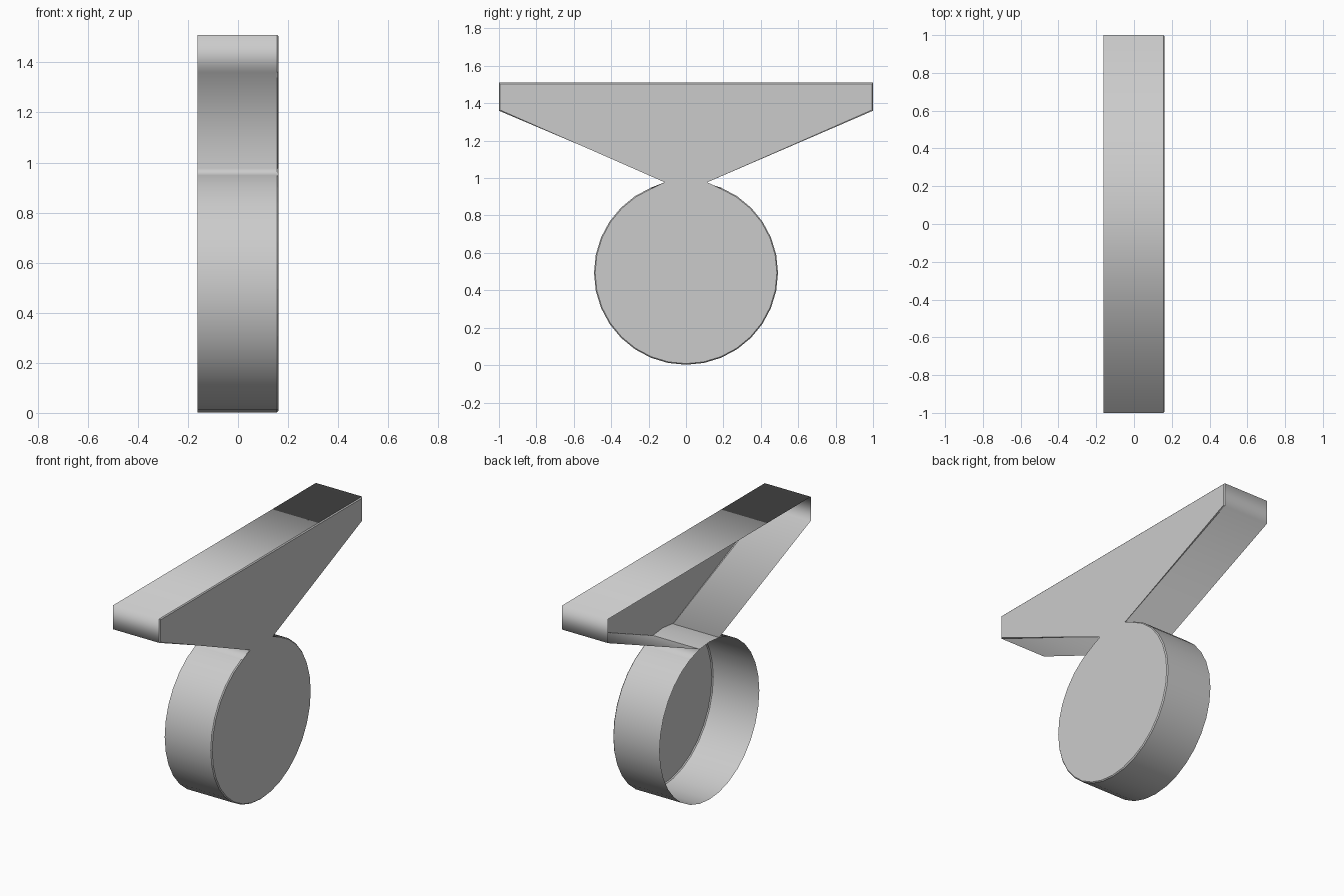
import bpy, bmesh, math

if "Cube" in bpy.data.objects:
    bpy.data.objects.remove(bpy.data.objects["Cube"])

HALF = 0.162           # half the depth along x
R, CZ, N = 0.492, 0.494, 32
CHAMFER = 0.006


def arc(first, last):
    """Points (y, z) on the disc, counted anticlockwise from its top."""
    return [(-R * math.sin(math.tau * k / N), CZ + R * math.cos(math.tau * k / N))
            for k in range(first, last + 1)]


def walls(bm, points, closed):
    """Sweep a (y, z) outline through the depth; returns front vertices and faces."""
    front = [bm.verts.new((HALF, y, z)) for y, z in points]
    back = [bm.verts.new((-HALF, y, z)) for y, z in points]
    n = len(points)
    for i in range(n if closed else n - 1):
        j = (i + 1) % n
        bm.faces.new((front[i], back[i], back[j], front[j])).smooth = True
    return front


def finish(bm, name):
    mesh = bpy.data.meshes.new(name)
    bm.to_mesh(mesh)
    bm.free()
    obj = bpy.data.objects.new(name, mesh)
    bpy.context.collection.objects.link(obj)
    return obj


# Open-backed shell: round base and flared top in one outline
bm = bmesh.new()
outline = arc(1, N - 1) + [(1, 1.36), (1, 1.51), (-1, 1.51), (-1, 1.36)]
rim = walls(bm, outline, True)
cap = bm.faces.new(rim)
cap_edges = list(cap.edges)
for e in cap_edges:
    e.smooth = False
# Thin chamfer around the closed face
bmesh.ops.bevel(bm, geom=cap_edges, offset=CHAMFER, offset_type='OFFSET',
                segments=1, affect='EDGES', profile=0.5)
# Keep the closed face and chamfer crisp, the side walls smooth
for f in bm.faces:
    is_wall = min(v.co.x for v in f.verts) < 0
    f.smooth = is_wall
    if not is_wall:
        for e in f.edges:
            e.smooth = False
finish(bm, "shell")

# Curved wall that closes the top of the round base inside the neck
bm = bmesh.new()
walls(bm, arc(-1, 1), False)
finish(bm, "neck_wall")
